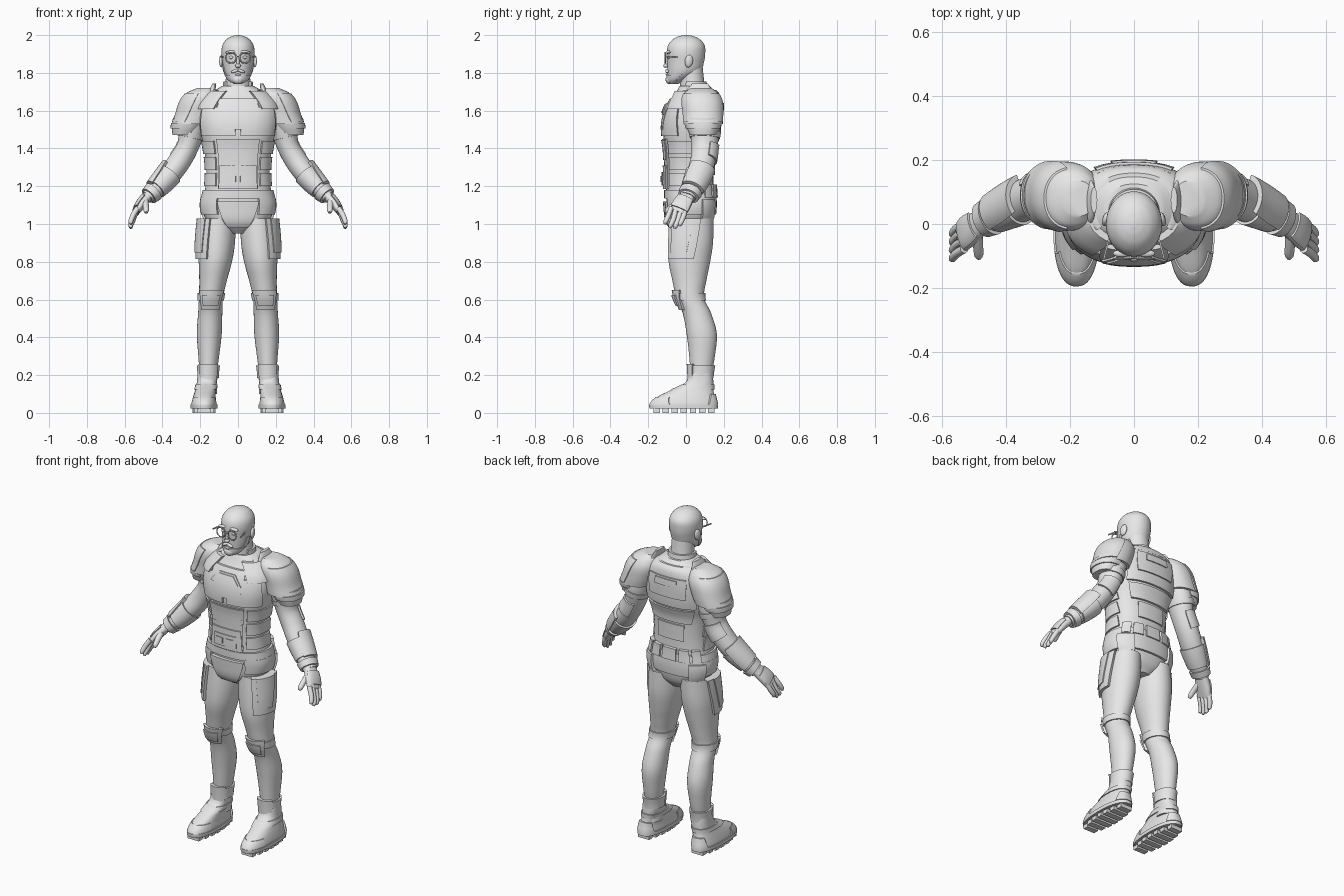
import bpy, bmesh
from math import cos, sin, radians, pi
from mathutils import Vector

cube = bpy.data.objects.get("Cube")
if cube:
    bpy.data.objects.remove(cube)

grey = bpy.data.materials.new("plain grey")
grey.use_nodes = True
grey.diffuse_color = (0.8, 0.8, 0.8, 1)
grey.node_tree.nodes["Principled BSDF"].inputs["Base Color"].default_value = (0.8, 0.8, 0.8, 1)


def finish(obj, mirror, angle=35):
    """Colour, shade and optionally mirror a finished part."""
    obj.data.materials.clear()
    obj.data.materials.append(grey)
    obj.data.polygons.foreach_set("use_smooth", [True] * len(obj.data.polygons))
    obj.data.set_sharp_from_angle(angle=radians(angle))
    if mirror:
        obj.modifiers.new("Mirror", "MIRROR")
    return obj


def mesh_from_grid(name, rows, mirror, wrap):
    bm = bmesh.new()
    grid = [[bm.verts.new(p) for p in row] for row in rows]
    count = len(grid[0])
    for low, high in zip(grid, grid[1:]):
        for i in range(count if wrap else count - 1):
            j = (i + 1) % count
            bm.faces.new((low[i], low[j], high[j], high[i]))
    if wrap:
        bm.faces.new(grid[0][::-1])
        bm.faces.new(grid[-1])
    mesh = bpy.data.meshes.new(name)
    bm.to_mesh(mesh)
    bm.free()
    obj = bpy.data.objects.new(name, mesh)
    bpy.context.collection.objects.link(obj)
    return finish(obj, mirror)


class Form:
    """A smooth body of cross-sections (x, y, z, half width, half depth), lowest first."""

    def __init__(self, rings, square=2.0, tilt=False):
        self.rings, self.square, self.tilt = [Vector(r) for r in rings], square, tilt

    def section(self, z):
        r = self.rings
        z = min(max(z, r[0][2]), r[-1][2])
        i = max(k for k in range(len(r) - 1) if r[k][2] <= z)

        def slope(k):
            a, b = r[max(k - 1, 0)], r[min(k + 1, len(r) - 1)]
            return (b - a) / (b[2] - a[2])
        h = r[i + 1][2] - r[i][2]
        t = (z - r[i][2]) / h
        ease = t * t * (3 - 2 * t)
        out = r[i].lerp(r[i + 1], ease)
        out += slope(i) * (h * t * (1 - t) ** 2) - slope(i + 1) * (h * t * t * (1 - t))
        out[2] = z
        return out

    def at(self, z, degrees, out=0.0):
        s = self.section(z)
        axis = Vector((0, 0, 1))
        if self.tilt:
            axis = Vector((self.section(z + .01) - self.section(z - .01))[:3]).normalized()
        side = Vector((0, 1, 0))
        side = (side - axis * side.dot(axis)).normalized()
        across = side.cross(axis)
        c, d = cos(radians(degrees)), sin(radians(degrees))

        def bulge(v):
            return (1 if v > 0 else -1) * abs(v) ** (2 / self.square)
        return Vector(s[:3]) + across * (s[3] + out) * bulge(c) + side * (s[4] + out) * bulge(d)

    def loft(self, name, mirror=False, sides=48, steps=5):
        rows = []
        for a, b in zip(self.rings, self.rings[1:]):
            rows += [a[2] + (b[2] - a[2]) * k / steps for k in range(steps)]
        rows.append(self.rings[-1][2])
        points = [[self.at(z, 360 * i / sides) for i in range(sides)] for z in rows]
        return mesh_from_grid(name, points, mirror, True)

    def panel(self, name, z_low, low, z_high, high=None, out=.01, sink=.02, mirror=False):
        """A raised plate over an angle range; its rim sinks into the body."""
        high = high or low
        n, m = 8, max(6, int((low[1] - low[0]) / 7))
        rows = []
        for j in range(-1, n + 2):
            t = min(max(j / n, 0), 1)
            a, b = low[0] + (high[0] - low[0]) * t, low[1] + (high[1] - low[1]) * t
            row = []
            for i in range(-1, m + 2):
                rim = i in (-1, m + 1) or j in (-1, n + 1)
                s = min(max(i / m, 0), 1)
                row.append(self.at(z_low + (z_high - z_low) * t, a + (b - a) * s,
                                   out - sink if rim else out))
            rows.append(row)
        return mesh_from_grid(name, rows, mirror, False)


def solid(kind, name, place, scale, mirror=False, turn=(0, 0, 0), **options):
    getattr(bpy.ops.mesh, f"primitive_{kind}_add")(location=place, rotation=turn, **options)
    obj = bpy.context.object
    obj.name, obj.scale = name, scale
    bpy.ops.object.transform_apply(location=True, rotation=True, scale=True)
    return finish(obj, mirror)


ALL = (0, 360)

# Torso and neck
torso = Form([(0, .03, .95, .05, .07), (0, .025, 1.0, .15, .11), (0, .025, 1.09, .19, .125),
              (0, .02, 1.2, .172, .125), (0, .02, 1.3, .168, .125), (0, .02, 1.4, .18, .13),
              (0, .025, 1.47, .195, .145), (0, .03, 1.55, .205, .146),
              (0, .042, 1.63, .195, .133), (0, .055, 1.69, .15, .11),
              (0, .045, 1.73, .085, .08)], square=2.4)
torso.loft("torso")
neck = Form([(0, .045, 1.66, .085, .08), (0, .035, 1.73, .068, .066), (0, .025, 1.84, .062, .062)])
neck.loft("neck")
neck.panel("neck_guard", 1.69, (-40, 220), 1.755, (-25, 205), out=.012)

# Chest armour
torso.panel("breast_plate", 1.465, (-88, -22), 1.62, (-86, -30), out=.012, mirror=True)
torso.panel("sternum_plate", 1.5, (-112, -68), 1.665, (-118, -62), out=.014)
torso.panel("badge_frame", 1.58, (-113, -67), 1.64, (-101, -79), out=.02)
torso.panel("badge_inset", 1.588, (-108, -72), 1.632, (-99, -81), out=.025)
torso.panel("shoulder_wing", 1.61, (-58, -15), 1.705, (-68, -5), out=.02, mirror=True)
torso.panel("collar", 1.665, (-35, 215), 1.71, out=.012)
collar_fin = Form([(.14, .07, 1.66, .02, .075), (.135, .07, 1.71, .016, .065),
                   (.125, .075, 1.745, .01, .04)])
collar_fin.loft("collar_fin", mirror=True)

# Abdomen armour
torso.panel("abdomen_plate", 1.19, (-121, -59), 1.45, (-121, -59), out=.01)
torso.panel("upper_abdomen", 1.34, (-117, -63), 1.445, (-119, -61), out=.015)
torso.panel("buckle_box", 1.185, (-119, -61), 1.31, (-117, -63), out=.018)
torso.panel("buckle_face", 1.205, (-108, -72), 1.275, out=.024)
for k in (0, 1):
    torso.panel("buckle_key", 1.222, (-103 + 15 * k, -92 + 15 * k), 1.255, out=.029)
for z in (1.2, 1.285, 1.37):
    torso.panel("side_rib", z, (-52, 20), z + .07, (-52, 14), out=.009, mirror=True)

# Back armour
torso.panel("back_plate", 1.47, (40, 140), 1.68, (48, 132), out=.012)
torso.panel("back_pack", 1.53, (62, 118), 1.65, (58, 122), out=.02)
torso.panel("back_pack_cap", 1.6, (75, 105), 1.64, out=.026)
torso.panel("lower_back_plate", 1.37, (50, 130), 1.455, (44, 136), out=.012)
torso.panel("spine_plate", 1.26, (65, 115), 1.355, out=.009)

# Belt and hip armour
torso.panel("belt", 1.135, ALL, 1.18, out=.012)
for a in (30, 55, 80):
    torso.panel("belt_pouch", 1.14, (a, a + 20), 1.21, out=.02, mirror=True)
torso.panel("hip_skirt", 1.05, (-60, 240), 1.14, out=.013)
torso.panel("groin_flap", .98, (-108, -72), 1.12, (-118, -62), out=.02, sink=.04)
torso.panel("hip_pouch", 1.03, (22, 58), 1.13, out=.024, mirror=True)

# Legs
leg = Form([(.16, .08, .1, .048, .055), (.158, .08, .2, .046, .056), (.155, .085, .3, .055, .068),
            (.152, .083, .42, .066, .08), (.147, .057, .53, .064, .075),
            (.143, .022, .61, .064, .074), (.132, .018, .7, .073, .09),
            (.12, .018, .8, .088, .11), (.112, .025, .9, .096, .118), (.105, .03, 1.03, .092, .115)])
leg.loft("leg", mirror=True)
leg.panel("thigh_guard", .815, (-62, 10), 1.08, (-66, 25), out=.016, mirror=True)
leg.panel("thigh_guard_ridge", .85, (-48, -8), 1.04, (-52, 5), out=.022, mirror=True)
leg.panel("knee_strap", .595, ALL, .635, out=.007, mirror=True)
leg.panel("knee_pad", .545, (-128, -52), .65, (-145, -35), out=.014, mirror=True)
leg.panel("knee_cap", .565, (-118, -62), .625, (-125, -55), out=.022, mirror=True)
leg.panel("ankle_cuff", .185, ALL, .25, out=.011, mirror=True)
leg.panel("ankle_plate", .175, (-140, -40), .26, out=.017, mirror=True)

# Boots
boot = Form([(.18, -.012, .022, .066, .176), (.18, -.013, .05, .066, .174),
             (.178, 0, .085, .06, .152), (.172, .032, .12, .055, .113),
             (.165, .07, .16, .053, .075), (.16, .08, .21, .054, .062)], square=2.4)
boot.loft("boot", mirror=True)
boot.panel("boot_rim", .024, ALL, .044, out=.006, mirror=True)
boot.panel("toe_cap", .045, (-160, -20), .085, (-150, -30), out=.005, mirror=True)
boot.panel("heel_guard", .045, (45, 135), .1, (55, 125), out=.009, mirror=True)
boot.panel("instep_strap", .125, ALL, .15, out=.006, mirror=True)
for k in range(7):
    half = .06 - .0025 * abs(k - 3) ** 2
    solid("cube", "sole_tread", (.18, -.155 + k * .048, .0125), (half, .017, .0125), True, size=2)

# Arms
arm = Form([(.48, .008, 1.14, .034, .043), (.418, .04, 1.2, .05, .056), (.355, .07, 1.27, .058, .065),
            (.305, .09, 1.34, .06, .066), (.266, .097, 1.41, .058, .068),
            (.243, .1, 1.5, .07, .08), (.22, .09, 1.6, .075, .08)], tilt=True)
arm.loft("arm", mirror=True)
arm.panel("bracer", 1.185, ALL, 1.265, out=.009, mirror=True)
arm.panel("bracer_plate", 1.18, (-50, 90), 1.29, (-35, 75), out=.017, mirror=True)
arm.panel("wrist_cuff", 1.148, ALL, 1.172, out=.012, mirror=True)
arm.panel("elbow_pad", 1.34, (25, 120), 1.42, out=.01, mirror=True)
arm.panel("upper_arm_band", 1.455, ALL, 1.485, out=.006, mirror=True)

# Shoulder guards: a dome over two overlapping tiers
shoulder = Form([(.248, .09, 1.53, .1, .104), (.228, .09, 1.58, .1, .106),
                 (.205, .085, 1.65, .1, .106), (.19, .08, 1.695, .08, .088),
                 (.172, .08, 1.72, .045, .055)], square=2.2)
shoulder.loft("shoulder_guard", mirror=True)
shoulder.panel("shoulder_ridge", 1.54, (-70, 70), 1.69, (-80, 80), out=.006, mirror=True)
tier = Form([(.285, .09, 1.47, .062, .07), (.272, .09, 1.51, .078, .086),
             (.255, .09, 1.56, .09, .098)], square=2.2)
tier.loft("shoulder_tier", mirror=True)
tier.panel("shoulder_tier_edge", 1.505, (-100, 100), 1.535, out=.007, mirror=True)

# Hands
palm = Form([(.54, -.045, 1.06, .016, .046), (.515, -.022, 1.1, .024, .048),
             (.475, .01, 1.15, .026, .038)], square=2.4, tilt=True)
palm.loft("palm", mirror=True)
palm.panel("hand_plate", 1.075, (-60, 60), 1.13, out=.007, mirror=True)
for k, tip in enumerate((1.0, .98, .977, .99)):
    y = -.088 + k * .026
    finger = Form([(.566, y - .025, tip, .007, .007), (.568, y - .02, tip + .012, .012, .012),
                   (.556, y - .005, tip + .045, .014, .0135),
                   (.532, y + .01, 1.085, .014, .0135)], tilt=True)
    finger.loft("finger", mirror=True, sides=16)
thumb = Form([(.485, -.106, 1.06, .008, .008), (.486, -.098, 1.07, .014, .014),
              (.488, -.07, 1.095, .016, .016), (.494, -.02, 1.13, .02, .02)], tilt=True)
thumb.loft("thumb", mirror=True, sides=16)

# Head
head = Form([(0, -.066, 1.742, .022, .024), (0, -.045, 1.765, .05, .052),
             (0, -.012, 1.805, .073, .086), (0, -.002, 1.86, .083, .098),
             (0, 0, 1.91, .088, .102), (0, .002, 1.95, .081, .095),
             (0, .002, 1.98, .058, .068), (0, .002, 1.995, .03, .036), (0, .002, 2.0, .008, .01)])
head.loft("head")
head.panel("beard", 1.748, (-175, -5), 1.79, (-180, 0), out=.006, sink=.012)
head.panel("sideburn", 1.785, (-25, 0), 1.85, (-16, -4), out=.004, sink=.01, mirror=True)
ball = dict(segments=24, ring_count=12, radius=1)
solid("uv_sphere", "goatee", (0, -.088, 1.765), (.03, .02, .025), **ball)
solid("uv_sphere", "moustache", (.016, -.1, 1.81), (.022, .01, .008), True, (0, .35, 0), **ball)
solid("uv_sphere", "lower_lip", (0, -.1, 1.79), (.016, .008, .006), **ball)
solid("uv_sphere", "nose_tip", (0, -.107, 1.838), (.015, .013, .011), **ball)
solid("uv_sphere", "nose_bridge", (0, -.1, 1.862), (.009, .014, .032), turn=(-.2, 0, 0), **ball)
solid("uv_sphere", "brow", (.036, -.092, 1.91), (.03, .012, .009), True, (0, .1, 0), **ball)
solid("uv_sphere", "eye", (.035, -.09, 1.882), (.013, .009, .008), True, **ball)
solid("uv_sphere", "ear", (.088, .015, 1.862), (.011, .022, .033), True, (-.15, 0, .25), **ball)

# Glasses
solid("torus", "lens_rim", (.037, -.11, 1.88), (1, 1, .86), True, (pi / 2, 0, 0),
      major_radius=.028, minor_radius=.0035, major_segments=32, minor_segments=8)
solid("cube", "glasses_bridge", (0, -.112, 1.886), (.011, .003, .003), size=2)
solid("cube", "glasses_arm", (.079, -.047, 1.884), (.0025, .064, .0035), True, (0, 0, .24), size=2)
